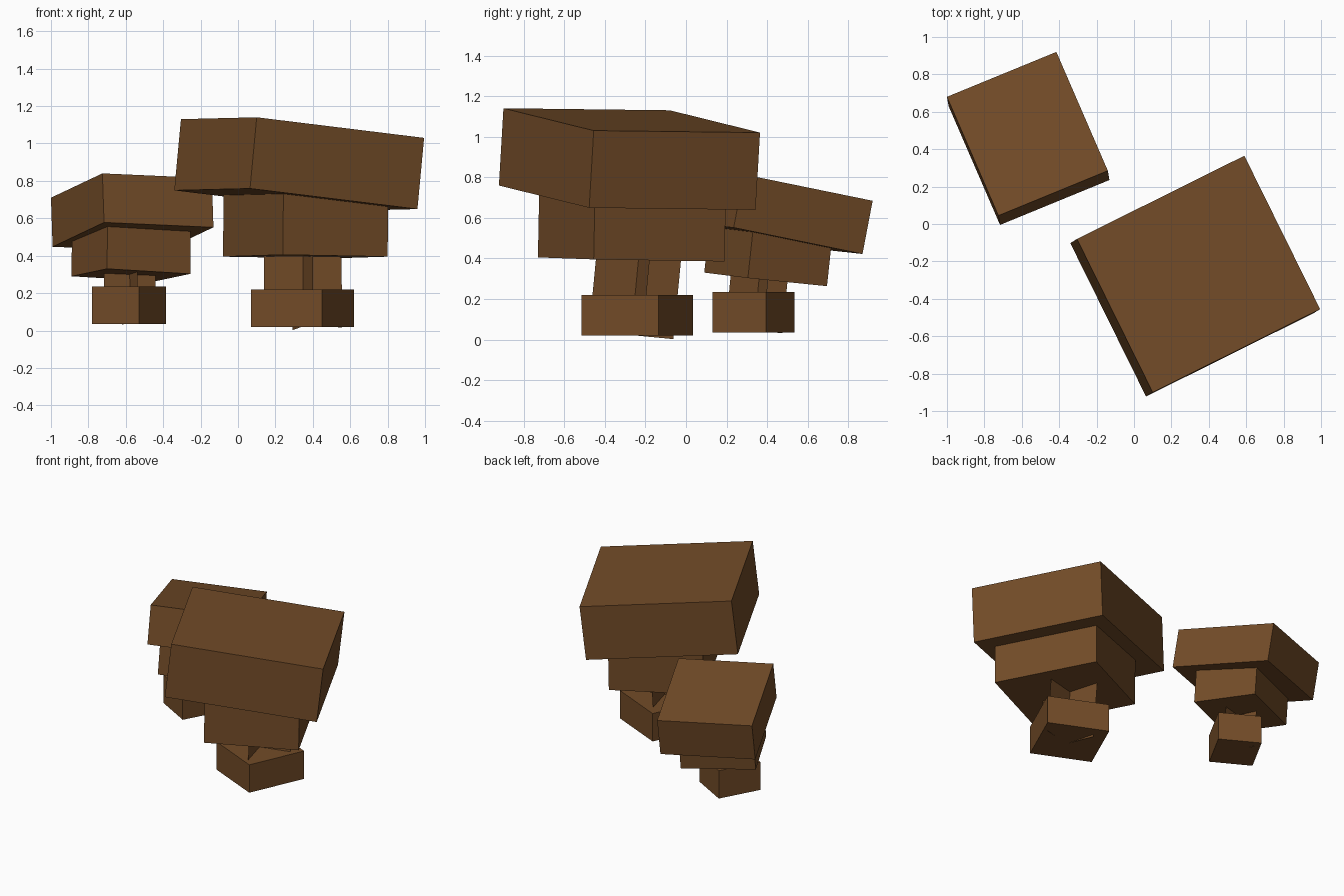
import bpy, bmesh
from mathutils import Vector

if "Cube" in bpy.data.objects:
    bpy.data.objects.remove(bpy.data.objects["Cube"])

brown = bpy.data.materials.new("mushroom_brown")
brown.diffuse_color = (0.171, 0.072, 0.021, 1)
brown.use_nodes = True
brown.node_tree.nodes["Principled BSDF"].inputs["Base Color"].default_value = brown.diffuse_color


def finish(name, bm):
    bmesh.ops.recalc_face_normals(bm, faces=bm.faces)
    mesh = bpy.data.meshes.new(name)
    bm.to_mesh(mesh)
    bm.free()
    mesh.materials.append(brown)
    bpy.context.collection.objects.link(bpy.data.objects.new(name, mesh))


def slab(name, corner, u, v, height):
    """Tilted box: base corner, two base edges, signed height along their normal."""
    p, u, v = Vector(corner), Vector(u), Vector(v)
    w = u.cross(v).normalized() * height
    bm = bmesh.new()
    bmesh.ops.create_cube(bm, size=1)
    for vert in bm.verts:
        c = vert.co + Vector((0.5, 0.5, 0.5))
        vert.co = p + u * c.x + v * c.y + w * c.z
    finish(name, bm)


def crossed_stem(name, base, half_a, half_b, height):
    """Two thin upright sheets crossing at the middle."""
    p, a, b = Vector(base), Vector(half_a), Vector(half_b)
    up = a.cross(b).normalized() * height
    bm = bmesh.new()
    for d in (a, b):
        bm.faces.new([bm.verts.new(q) for q in (p - d, p + d, p + d + up, p - d + up)])
    finish(name, bm)


# Large mushroom
slab("large_cap", (0.10, -0.90, 1.14), (0.895, 0.445, -0.11), (-0.405, 0.82, -0.01), -0.383)
slab("large_under_cap", (0.24, -0.73, 0.405), (0.56, 0.275, -0.01), (-0.32, 0.645, -0.01), 0.37)
crossed_stem("large_stem", (0.347, -0.27, 0.022), (0.208, 0.055, -0.005), (-0.055, 0.208, -0.02), 0.42)
slab("large_foot", (0.45, -0.515, 0.02), (0.17, 0.38, 0), (-0.38, 0.17, 0), 0.2)

# Small mushroom
slab("small_cap", (-0.725, 0.045, 0.84), (0.585, 0.24, -0.026), (-0.275, 0.635, -0.13), -0.267)
slab("small_under_cap", (-0.70, 0.09, 0.33), (0.445, 0.215, -0.027), (-0.19, 0.39, -0.04), 0.26)
crossed_stem("small_stem", (-0.578, 0.335, 0.045), (0.138, 0.045, -0.004), (-0.042, 0.14, -0.014), 0.3)
slab("small_foot", (-0.53, 0.13, 0.035), (0.145, 0.265, 0), (-0.25, 0.14, 0), 0.2)
